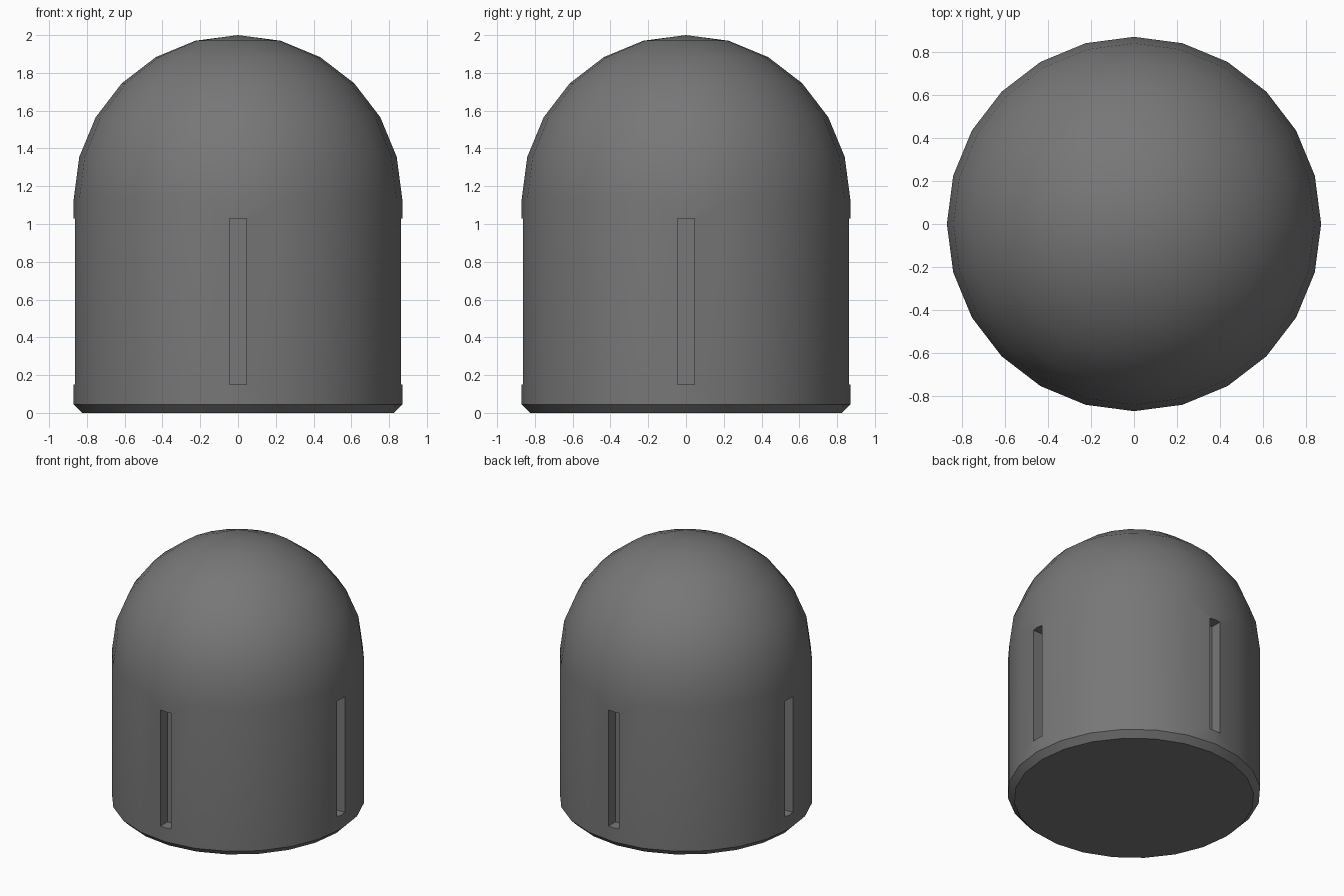
import bpy, bmesh, math

if "Cube" in bpy.data.objects:
    bpy.data.objects.remove(bpy.data.objects["Cube"])

R, SIDES = 0.87, 24
DOME_Z = 2.0 - R
SLOT_W, SLOT_DEPTH, SLOT_Z0, SLOT_Z1 = 0.09, 0.09, 0.15, 1.03

grey = bpy.data.materials.new("dark grey")
grey.diffuse_color = (0.185, 0.185, 0.185, 1)
grey.use_nodes = True
grey.node_tree.nodes["Principled BSDF"].inputs["Base Color"].default_value = grey.diffuse_color


def make_object(name, bm):
    bmesh.ops.recalc_face_normals(bm, faces=bm.faces)
    mesh = bpy.data.meshes.new(name)
    bm.to_mesh(mesh)
    bm.free()
    mesh.materials.append(grey)
    obj = bpy.data.objects.new(name, mesh)
    bpy.context.collection.objects.link(obj)
    return obj


# Body: chamfered base, straight wall and hemispherical top
profile = [(0.825, 0.0), (R, 0.045)]
profile += [(R * math.cos(math.radians(a)), DOME_Z + R * math.sin(math.radians(a)))
            for a in range(0, 90, 15)]
bm = bmesh.new()
rings = [[bm.verts.new((r * math.cos(i * math.tau / SIDES),
                        r * math.sin(i * math.tau / SIDES), z))
          for i in range(SIDES)] for r, z in profile]
tip = bm.verts.new((0, 0, 2.0))
bm.faces.new(rings[0])
for i in range(SIDES):
    j = (i + 1) % SIDES
    for lo, hi in zip(rings, rings[1:]):
        bm.faces.new((lo[i], lo[j], hi[j], hi[i]))
    bm.faces.new((rings[-1][i], rings[-1][j], tip))
body = make_object("domed_body", bm)

# Four vertical slots cut into the wall
bm = bmesh.new()
for k in range(4):
    a = k * math.pi / 2
    c, s = math.cos(a), math.sin(a)
    cube = bmesh.ops.create_cube(bm, size=1)
    for v in cube["verts"]:
        x = R - SLOT_DEPTH if v.co.x < 0 else R + 0.1
        y = v.co.y * SLOT_W
        z = SLOT_Z0 if v.co.z < 0 else SLOT_Z1
        v.co = (x * c - y * s, x * s + y * c, z)
cutter = make_object("slot_cutter", bm)
cutter.hide_render = True

mod = body.modifiers.new("slots", "BOOLEAN")
mod.operation = "DIFFERENCE"
mod.solver = "EXACT"
mod.object = cutter
bpy.context.view_layer.objects.active = body
body.select_set(True)
bpy.ops.object.modifier_apply(modifier=mod.name)
bpy.data.objects.remove(cutter)

bpy.ops.object.shade_smooth_by_angle(angle=math.radians(30))
